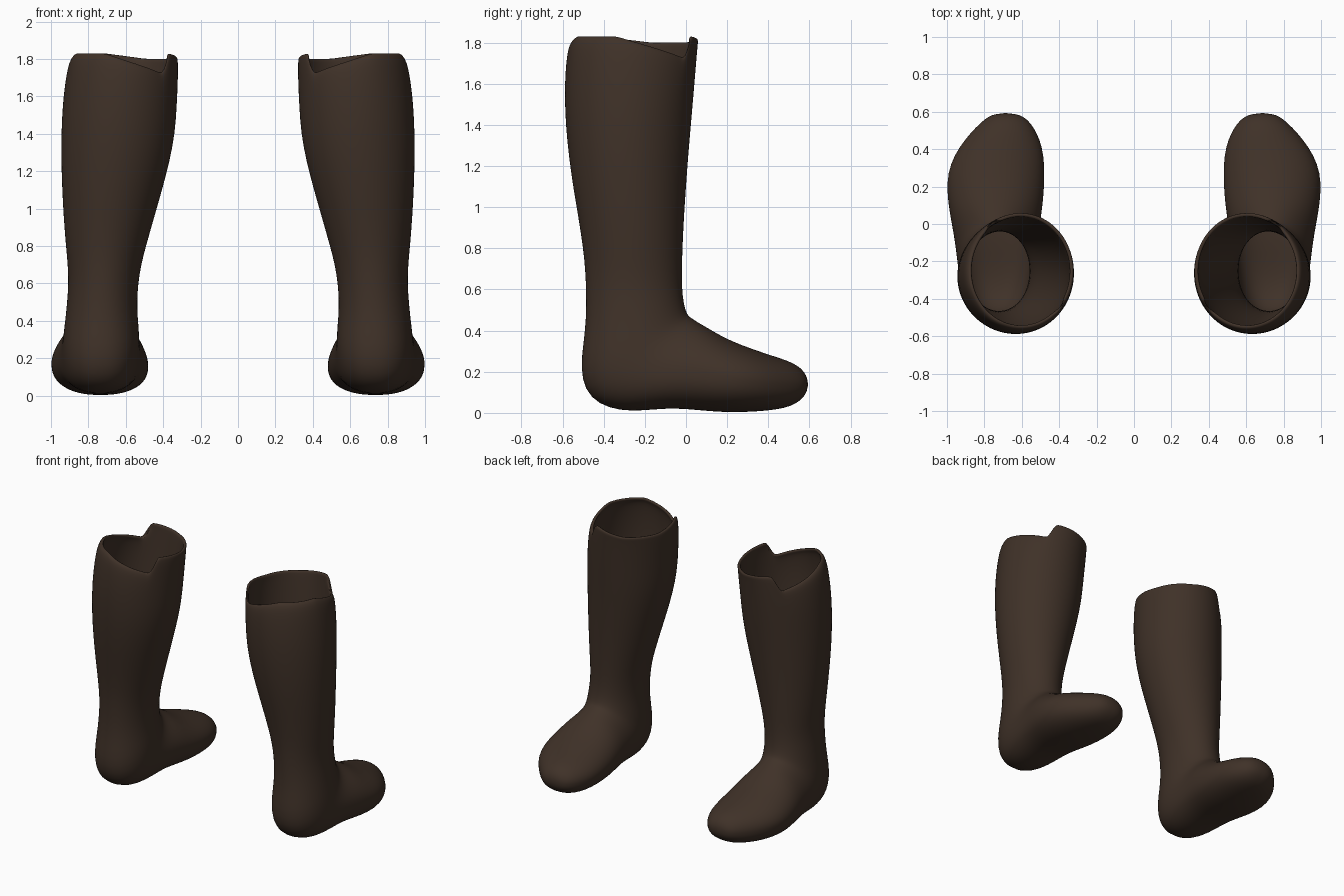
import bpy
import math

SEGS = 64
TOP = 1.835      # nominal rim height
RIM_START = 1.55  # rim shaping begins above this height

leather = bpy.data.materials.new("dark brown leather")
leather.diffuse_color = (0.050, 0.031, 0.021, 1)

# Shaft: height, back y, front y, inner x, outer x
SHAFT = [
    (1.835, -0.553, 0.060, 0.325, 0.878),
    (1.815, -0.568, 0.058, 0.322, 0.897),
    (1.77, -0.578, 0.054, 0.320, 0.911),
    (1.68, -0.586, 0.047, 0.322, 0.925),
    (1.55, -0.590, 0.037, 0.327, 0.938),
    (1.40, -0.585, 0.024, 0.337, 0.945),
    (1.25, -0.570, 0.011, 0.366, 0.945),
    (1.10, -0.549, 0.000, 0.406, 0.940),
    (0.95, -0.523, -0.010, 0.449, 0.932),
    (0.80, -0.500, -0.017, 0.492, 0.920),
    (0.70, -0.490, -0.020, 0.518, 0.910),
]

# Foot: front/top point (y, z), back/bottom point (y, z), inner x, outer x
FOOT = [
    (-0.020, 0.610, -0.485, 0.590, 0.534, 0.906),
    (-0.012, 0.535, -0.485, 0.460, 0.540, 0.914),
    (0.000, 0.492, -0.498, 0.340, 0.536, 0.922),
    (0.010, 0.475, -0.513, 0.220, 0.530, 0.930),
    (0.020, 0.465, -0.492, 0.110, 0.528, 0.936),
    (0.035, 0.455, -0.425, 0.042, 0.525, 0.942),
    (0.050, 0.445, -0.320, 0.010, 0.520, 0.950),
    (0.075, 0.430, -0.210, 0.011, 0.513, 0.960),
    (0.110, 0.410, -0.100, 0.022, 0.503, 0.973),
    (0.160, 0.380, 0.000, 0.020, 0.492, 0.988),
    (0.230, 0.345, 0.110, 0.008, 0.482, 0.999),
    (0.310, 0.315, 0.230, 0.002, 0.478, 0.997),
    (0.390, 0.287, 0.350, 0.007, 0.483, 0.960),
    (0.460, 0.265, 0.440, 0.016, 0.503, 0.905),
    (0.520, 0.243, 0.510, 0.032, 0.535, 0.848),
    (0.562, 0.215, 0.556, 0.060, 0.570, 0.800),
    (0.586, 0.182, 0.584, 0.092, 0.612, 0.760),
]
TOE_TIP = (0.686, 0.594, 0.137)


def rim_height(angle):
    """High outer back, a notch on each side, raised tab at the inner front."""
    u = abs((math.degrees(angle) + 42 + 180) % 360 - 180)
    if u < 25:
        return 1.835
    if u < 94:
        return 1.835 - 0.11 * (u - 25) / 69
    if u < 104:
        return 1.725 + 0.11 * (u - 94) / 10
    return 1.80 + 0.035 * max(0, 1 - (u - 104) / 50)


def section(y1, z1, y0, z0, xi, xo, power):
    """Closed oval between a front point, a back point and two side limits."""
    ring = []
    for j in range(SEGS):
        a = 2 * math.pi * j / SEGS
        c, s = math.cos(a), math.sin(a)
        e = 2 / power if s < 0 else 1
        c = math.copysign(abs(c) ** e, c)
        s = math.copysign(abs(s) ** e, s)
        z = (z1 + z0) / 2 + s * (z1 - z0) / 2
        if z1 == z0 and z > RIM_START:
            z = RIM_START + (z - RIM_START) * (rim_height(a) - RIM_START) / (TOP - RIM_START)
        ring.append(((xi + xo) / 2 + c * (xo - xi) / 2,
                     (y1 + y0) / 2 + s * (y1 - y0) / 2, z))
    return ring


def make_boot(name, side):
    rings = [section(yf, z, yb, z, xi, xo, 2) for z, yb, yf, xi, xo in SHAFT]
    rings += [section(*f, 2 + 0.3 * min(1, i / 5)) for i, f in enumerate(FOOT)]
    verts = [p for ring in rings for p in ring] + [TOE_TIP]
    faces = []
    for i in range(len(rings) - 1):
        for j in range(SEGS):
            k = (j + 1) % SEGS
            a, b = i * SEGS, (i + 1) * SEGS
            faces.append((b + j, b + k, a + k, a + j))
    last, tip = (len(rings) - 1) * SEGS, len(verts) - 1
    faces += [(tip, last + (j + 1) % SEGS, last + j) for j in range(SEGS)]
    if side < 0:
        faces = [f[::-1] for f in faces]
    mesh = bpy.data.meshes.new(name)
    mesh.from_pydata([(side * x, y, z) for x, y, z in verts], [], faces)
    mesh.materials.append(leather)
    mesh.shade_smooth()
    boot = bpy.data.objects.new(name, mesh)
    bpy.context.collection.objects.link(boot)
    # Leather thickness, then softened surface
    wall = boot.modifiers.new("wall", "SOLIDIFY")
    wall.thickness = 0.02
    wall.offset = -1
    soft = boot.modifiers.new("soften", "SUBSURF")
    soft.levels = soft.render_levels = 1
    return boot


make_boot("right_boot", 1)
make_boot("left_boot", -1)
